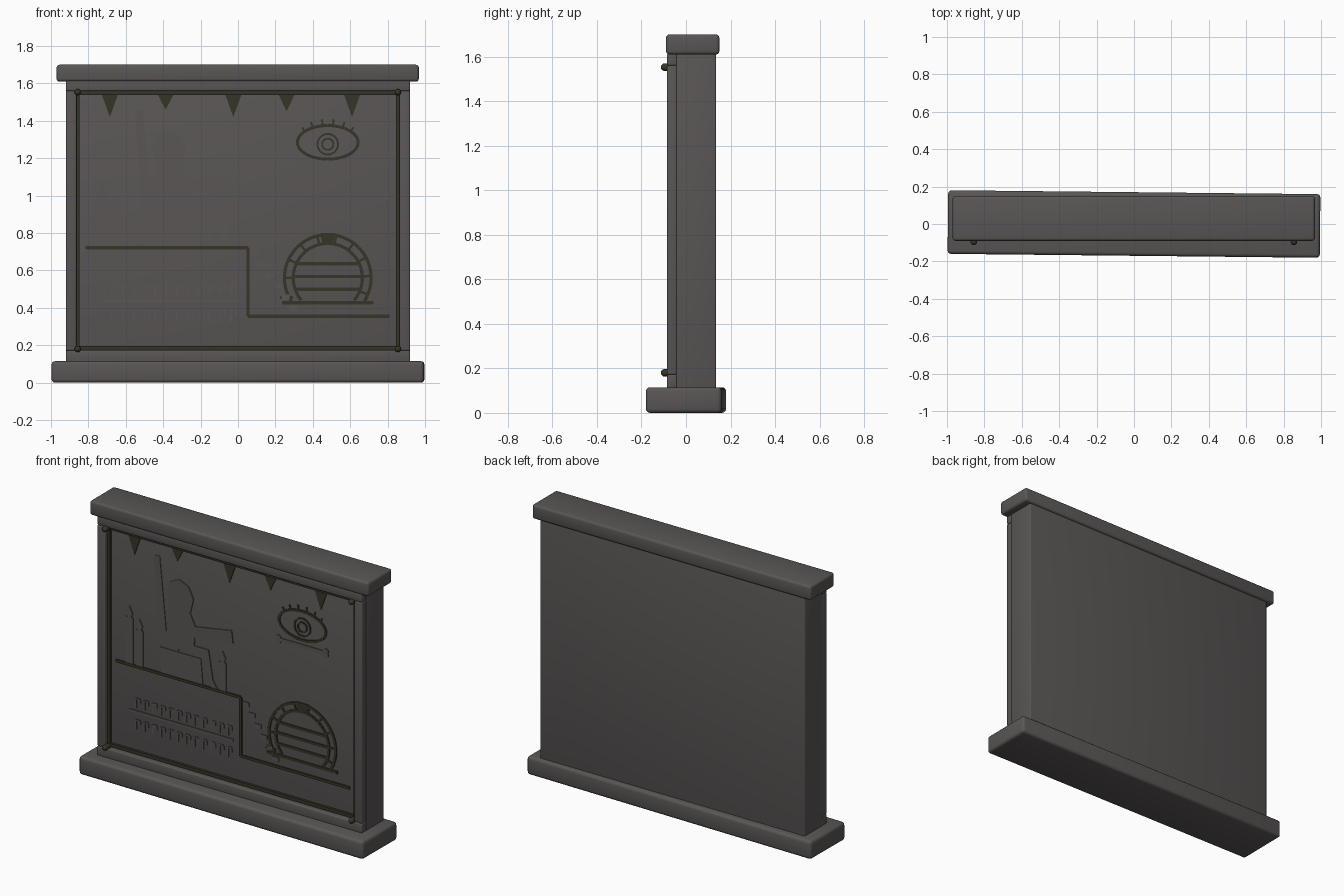
import bpy
import bmesh
from math import sin, cos, pi, radians
from mathutils import Vector

if "Cube" in bpy.data.objects:
    bpy.data.objects.remove(bpy.data.objects["Cube"], do_unlink=True)


def material(name, colour):
    mat = bpy.data.materials.new(name)
    mat.use_nodes = True
    mat.diffuse_color = colour
    mat.node_tree.nodes["Principled BSDF"].inputs["Base Color"].default_value = colour
    return mat


STONE = material("warm grey stone", (0.1, 0.092, 0.09, 1))
OLIVE = material("dark olive inlay", (0.036, 0.036, 0.02, 1))
FACE = -0.045   # front plane of the wall panel


def finish(name, bm, mat):
    bmesh.ops.recalc_face_normals(bm, faces=bm.faces)
    mesh = bpy.data.meshes.new(name)
    bm.to_mesh(mesh)
    bm.free()
    mesh.materials.append(mat)
    obj = bpy.data.objects.new(name, mesh)
    bpy.context.collection.objects.link(obj)
    return obj


def smooth(obj):
    bpy.ops.object.select_all(action="DESELECT")
    obj.select_set(True)
    bpy.context.view_layer.objects.active = obj
    bpy.ops.object.shade_smooth_by_angle()


def block(name, low, high, bevel):
    """Rounded stone block between two corners."""
    low, high = Vector(low), Vector(high)
    bm = bmesh.new()
    bmesh.ops.create_cube(bm, size=1)
    for v in bm.verts:
        v.co = v.co * (high - low)
    bmesh.ops.bevel(bm, geom=bm.edges[:], offset=bevel, segments=3,
                    profile=0.5, affect="EDGES")
    obj = finish(name, bm, STONE)
    obj.location = (low + high) / 2
    smooth(obj)
    return obj


def relief(name, shapes, mat, depth=0.006):
    """Flat outlines in x and z, raised a little from the panel."""
    bm = bmesh.new()
    for shape in shapes:
        bm.faces.new([bm.verts.new((x, FACE + 0.001, z)) for x, z in shape])
    made = bmesh.ops.extrude_face_region(bm, geom=bm.faces[:])["geom"]
    for v in made:
        if isinstance(v, bmesh.types.BMVert):
            v.co.y = FACE - depth
    return finish(name, bm, mat)


def rect(x, z, w, h):
    return [(x - w / 2, z - h / 2), (x + w / 2, z - h / 2),
            (x + w / 2, z + h / 2), (x - w / 2, z + h / 2)]


def bar(a, b, width):
    """Straight strip from a to b."""
    a, b = Vector(a), Vector(b)
    side = (b - a).orthogonal().normalized() * width / 2
    return [a - side, b - side, b + side, a + side]


def path(points, width):
    return [bar(a, b, width) for a, b in zip(points, points[1:])]


def arc(x, z, rx, rz, start, end, steps=32):
    angles = [radians(start + (end - start) * i / steps) for i in range(steps + 1)]
    return [(x + rx * cos(t), z + rz * sin(t)) for t in angles]


# Stone wall, plinth and cap
block("wall", (-0.92, FACE, 0.1), (0.92, 0.135, 1.63), 0.006)
plinth = block("plinth", (-0.995, -0.17, 0), (0.995, 0.17, 0.115), 0.018)
plinth.rotation_euler.z = radians(-0.6)
block("cap", (-0.97, -0.09, 1.61), (0.967, 0.15, 1.7), 0.015)

# Raised frame around the panel
block("top_rail", (-0.92, -0.085, 1.56), (0.92, -0.04, 1.615), 0.007)
block("bottom_rail", (-0.92, -0.085, 0.11), (0.92, -0.04, 0.172), 0.007)
for side, name in ((-1, "right"), (1, "left")):
    block(name + "_post", (side * 0.892 - 0.028, -0.085, 0.172),
          (side * 0.892 + 0.028, -0.04, 1.56), 0.007)

# Olive border and corner studs
border = [rect(0, z, 1.73, 0.02) for z in (0.187, 1.548)]
border += [rect(x, 0.868, 0.02, 1.34) for x in (-0.857, 0.855)]
relief("border", border, OLIVE, 0.015)
for x in (-0.857, 0.855):
    for z in (0.18, 1.553):
        bm = bmesh.new()
        bmesh.ops.create_uvsphere(bm, u_segments=16, v_segments=10, radius=0.017)
        for v in bm.verts:
            if v.co.y > 0.005:
                v.co.y = 0.05
        stud = finish("corner_stud", bm, OLIVE)
        stud.location = (x, -0.096, z)
        smooth(stud)

# Bunting
pennants = []
for x, tip in ((-0.685, 1.42), (-0.387, 1.46), (-0.025, 1.42), (0.26, 1.45), (0.61, 1.42)):
    pennants.append([(x - 0.045, 1.545), (x, tip), (x + 0.045, 1.545)])
relief("bunting", pennants, OLIVE)

# Ground with a step down
relief("ground_line", path([(-0.815, 0.722), (0.053, 0.722), (0.053, 0.355),
                            (0.81, 0.355)], 0.017), OLIVE, 0.008)
relief("stairs", [rect(0.09 + 0.041 * i, 0.69 - 0.058 * i, 0.045, 0.026)
                  for i in range(6)], STONE)

# Chair and seated figure
relief("chair", [
    [(-0.55, 1.455), (-0.51, 1.46), (-0.455, 0.9), (-0.515, 0.89)],
    [(-0.515, 0.89), (-0.225, 0.89), (-0.21, 0.73), (-0.5, 0.73)],
    rect(-0.43, 0.915, 0.1, 0.035)], STONE, 0.004)
relief("seated_figure", [
    [(-0.43, 1.16), (-0.3, 1.16), (-0.26, 1.08), (-0.27, 0.96), (-0.17, 0.96),
     (-0.14, 0.78), (-0.11, 0.73), (-0.15, 0.73), (-0.19, 0.9), (-0.48, 0.92)],
    [(-0.27, 1.08), (-0.01, 1.125), (0, 1.045), (-0.27, 1.01)],
    [(-0.46, 1.25), (-0.435, 1.32), (-0.375, 1.348), (-0.31, 1.32),
     (-0.275, 1.25), (-0.295, 1.16), (-0.44, 1.16)]], STONE, 0.006)

# Candles
candles = []
for x, top in ((-0.72, 1.02), (-0.65, 0.955), (-0.073, 0.91)):
    candles.append(rect(x, (top + 0.73) / 2, 0.05, top - 0.73))
    candles.append([(x - 0.012, top), (x + 0.012, top), (x + 0.022, top + 0.025),
                    (x, top + 0.07), (x - 0.022, top + 0.025)])
relief("candles", candles, STONE)

# Shelf with two rows of hanging hooks
hooks = []
for z in (0.49, 0.355):
    for i in range(12):
        x = -0.675 + 0.058 * i
        hooks += path([(x, z - 0.03), (x, z + 0.03), (x + 0.026, z + 0.03),
                       (x + 0.026, z + 0.005)], 0.01)
relief("hooks", hooks, STONE, 0.004)
relief("shelf", [rect(-0.36, 0.438, 0.72, 0.014)], STONE)

# Eye with iris rings and lashes
ex, ez = 0.48, 1.285
eye = path(arc(ex, ez, 0.163, 0.09, 0, 360), 0.016)
for radius in (0.055, 0.03):
    eye += path(arc(ex, ez - 0.01, radius, radius, 0, 360), 0.01)
for angle in range(40, 150, 20):
    t = radians(angle)
    eye.append(bar((ex + 0.155 * cos(t), ez + 0.085 * sin(t)),
                   (ex + 0.18 * cos(t), ez + 0.125 * sin(t)), 0.01))
relief("eye", eye, OLIVE)

# Bone
ends = [arc(ex + s * 0.165, 1.158 + k * 0.011, 0.018, 0.016, 0, 350, 12)
        for s in (-1, 1) for k in (-1, 1)]
relief("bone", ends + [rect(ex, 1.158, 0.33, 0.022)], STONE)

# Arched door: ring, wedge joints, keystone and planks
dx, dz = 0.48, 0.56
door = []
for radius, dip in ((0.232, 32), (0.185, 40)):
    door += path(arc(dx, dz, radius, radius, -dip, 180 + dip), 0.017)
for i in range(9):
    t = pi * (i - 0.5) / 8 + pi / 16 * (i - 4) / 4
    door.append(bar((dx + 0.185 * cos(t), dz + 0.185 * sin(t)),
                    (dx + 0.232 * cos(t), dz + 0.232 * sin(t)), 0.013))
door.append([(dx - 0.03, 0.75), (dx + 0.03, 0.75), (dx + 0.04, 0.8), (dx - 0.04, 0.8)])
for z, width in ((0.635, 0.34), (0.568, 0.37), (0.5, 0.35), (0.428, 0.49)):
    door.append(rect(dx, z, width, 0.018))
door.append(rect(0.26, 0.455, 0.07, 0.016))
relief("arched_door", door, OLIVE)
